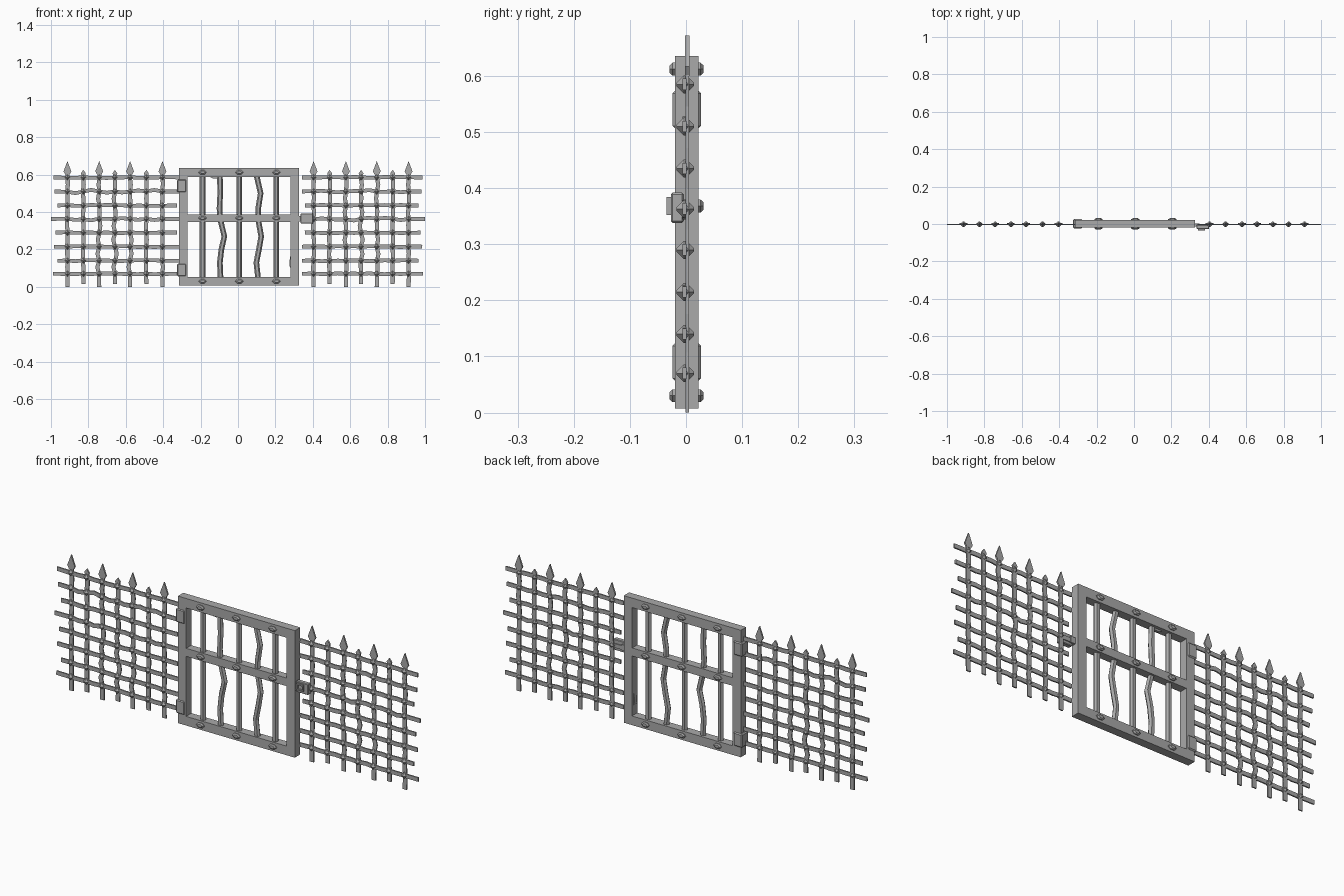
import bpy, bmesh, math, random
from mathutils import Vector

if "Cube" in bpy.data.objects:
    bpy.data.objects.remove(bpy.data.objects["Cube"])
random.seed(4)

iron = bpy.data.materials.new("iron grey")
iron.use_nodes = True
GREY = (0.4, 0.4, 0.4, 1)
iron.diffuse_color = GREY
iron.node_tree.nodes["Principled BSDF"].inputs["Base Color"].default_value = GREY


def finish(bm, name):
    bmesh.ops.recalc_face_normals(bm, faces=bm.faces)
    mesh = bpy.data.meshes.new(name)
    bm.to_mesh(mesh)
    bm.free()
    mesh.materials.append(iron)
    obj = bpy.data.objects.new(name, mesh)
    bpy.context.collection.objects.link(obj)
    return obj


def box(name, x, y, z, bevel=0):
    """Box given by (min, max) along each axis."""
    bm = bmesh.new()
    bmesh.ops.create_cube(bm, size=1)
    for v in bm.verts:
        v.co = [r[0] if c < 0 else r[1] for c, r in zip(v.co, (x, y, z))]
    if bevel:
        bmesh.ops.bevel(bm, geom=bm.edges[:], offset=bevel, segments=1, affect='EDGES')
    return finish(bm, name)


def sweep(name, path, section):
    """Sweep a (side, depth) section along a path of (x, z) points."""
    bm = bmesh.new()
    rings = []
    pts = [Vector(p) for p in path]
    for i, p in enumerate(pts):
        t = (pts[min(i + 1, len(pts) - 1)] - pts[max(i - 1, 0)]).normalized()
        side = Vector((t.y, -t.x))
        rings.append([bm.verts.new((p.x + side.x * s, d, p.y + side.y * s)) for s, d in section])
    n = len(section)
    for a, b in zip(rings, rings[1:]):
        for k in range(n):
            bm.faces.new((a[k], a[(k + 1) % n], b[(k + 1) % n], b[k]))
    bm.faces.new(rings[0])
    bm.faces.new(rings[-1])
    return finish(bm, name)


def flat(width, y0, y1):
    h = width / 2
    return [(-h, y0), (h, y0), (h, y1), (-h, y1)]


def plate(name, outline, y0, y1):
    bm = bmesh.new()
    face = bm.faces.new([bm.verts.new((x, y0, z)) for x, z in outline])
    out = bmesh.ops.extrude_face_region(bm, geom=[face])["geom"]
    bmesh.ops.translate(bm, vec=(0, y1 - y0, 0),
                        verts=[g for g in out if isinstance(g, bmesh.types.BMVert)])
    return finish(bm, name)


def stud(name, x, y, z, profile, sides):
    """Rivet turned about the y axis from (radius, y) pairs."""
    bm = bmesh.new()
    rings = []
    for r, dy in profile:
        rings.append([bm.verts.new((x + r * math.cos(k * math.tau / sides), y + dy,
                                    z + r * math.sin(k * math.tau / sides)))
                      for k in range(sides)])
    for a, b in zip(rings, rings[1:]):
        for k in range(sides):
            bm.faces.new((a[k], a[(k + 1) % sides], b[(k + 1) % sides], b[k]))
    bm.faces.new(rings[0])
    bm.faces.new(rings[-1])
    return finish(bm, name)


# Gate frame
DEPTH = (-0.02, 0.022)
box("gate_stile_right", (-0.315, -0.27), DEPTH, (0.007, 0.635))
box("gate_stile_left", (0.28, 0.325), DEPTH, (0.007, 0.635))
box("gate_top_rail", (-0.27, 0.28), DEPTH, (0.588, 0.635))
box("gate_bottom_rail", (-0.27, 0.28), DEPTH, (0.007, 0.052))
box("gate_middle_rail", (-0.27, 0.28), (-0.019, 0.021), (0.348, 0.388))

# Gate bars, two of them bent
rod = [(0.015 * math.cos(k * math.pi / 3), 0.013 * math.sin(k * math.pi / 3)) for k in range(6)]
heights = (0.04, 0.13, 0.20, 0.27, 0.36, 0.42, 0.50, 0.6)
bends = {-0.093: (0, -0.004, 0.004, 0.02, -0.002, -0.006, -0.002, -0.004),
         0.108: (0, -0.01, 0.004, 0.016, 0, 0, 0.013, -0.01)}
for x in (-0.19, -0.093, 0.007, 0.108, 0.205):
    shift = bends.get(x, [0] * len(heights))
    sweep("gate_bar", [(x + s, z) for s, z in zip(shift, heights)], rod)
plate("bent_scrap", [(-0.155, 0.59), (-0.105, 0.59), (-0.112, 0.578), (-0.135, 0.58)], -0.006, 0.006)
plate("stile_dent", [(0.282, 0.18), (0.274, 0.13), (0.277, 0.105), (0.282, 0.1)], -0.01, 0.01)

# Rivets through the rails
cap = [(0.013, -0.029), (0.022, -0.024), (0.022, 0.026), (0.013, 0.031)]
for z in (0.612, 0.368, 0.03):
    for x in (-0.19, 0.007, 0.205):
        rivet = stud("gate_rivet", 0, 0, 0, cap, 6)
        rivet.location = (x, 0, z)
        rivet.scale.z = 0.6

# Hinges and lock
for z in (0.54, 0.09):
    box("hinge", (-0.325, -0.277), (-0.024, 0.027), (z - 0.034, z + 0.034), 0.005)
box("lock_case", (0.335, 0.402), (-0.027, -0.004), (0.338, 0.392), 0.003)
box("latch_bolt", (0.3, 0.35), (-0.014, 0.004), (0.35, 0.38))
for name, x, z in (("lock_rim_right", (0.343, 0.349), (0.352, 0.384)),
                   ("lock_rim_left", (0.374, 0.38), (0.352, 0.384)),
                   ("lock_rim_top", (0.349, 0.374), (0.378, 0.384)),
                   ("lock_rim_bottom", (0.349, 0.374), (0.352, 0.358))):
    box(name, x, (-0.035, -0.026), z)

# Fence panels: woven flat bars, pointed tops, rivets at the crossings
ROWS = (0.07, 0.14, 0.215, 0.29, 0.363, 0.435, 0.51, 0.585)
OUTER = (0.99, 0.965, 0.985, 0.975, 1.0, 0.965, 0.98, 0.987)
COLUMNS = (0.404, 0.49, 0.577, 0.658, 0.742, 0.827, 0.912)
gem = [(0.003, -0.017), (0.016, -0.004), (0.016, 0.001), (0.003, 0.014)]


def wobble(amount):
    return random.uniform(-amount, amount)


for side in (-1, 1):
    for row, (z, end) in enumerate(zip(ROWS, OUTER)):
        inner = 0.312 if side < 0 else 0.342
        if row in (3, 5):
            inner += 0.015
        kink = 0.009 if row in (4, 6) else 0.003
        path = [(side * inner, z)]
        for x in COLUMNS:
            path.append((side * x, z + wobble(0.002)))
            path.append((side * (x + 0.043), z + wobble(kink)))
        path[-1] = (side * end, z)
        sweep("fence_cross_bar", path, flat(0.02, -0.006, 0.001))
    for col, x in enumerate(COLUMNS):
        tall = col % 2 == 0
        cx = side * x
        kink = 0.01 if col in (2, 3, 4) else 0.003
        top = 0.615 if tall else 0.605
        path = [(cx, 0.0 if tall else 0.016)]
        for z in ROWS:
            path.append((cx + wobble(0.002), z))
            path.append((cx + wobble(kink), z + 0.036))
        path[-1] = (cx, top)
        sweep("fence_upright", path, flat(0.022, -0.001, 0.005))
        if tall:
            head = [(-0.011, 0.6), (-0.021, 0.617), (0, 0.672), (0.021, 0.617), (0.011, 0.6)]
        else:
            head = [(-0.011, 0.6), (-0.013, 0.607), (0, 0.625), (0.013, 0.607), (0.011, 0.6)]
        plate("spear_head", [(cx + a, z) for a, z in head], -0.002, 0.006)
        for z in ROWS:
            stud("fence_rivet", cx, 0, z, gem, 4)
